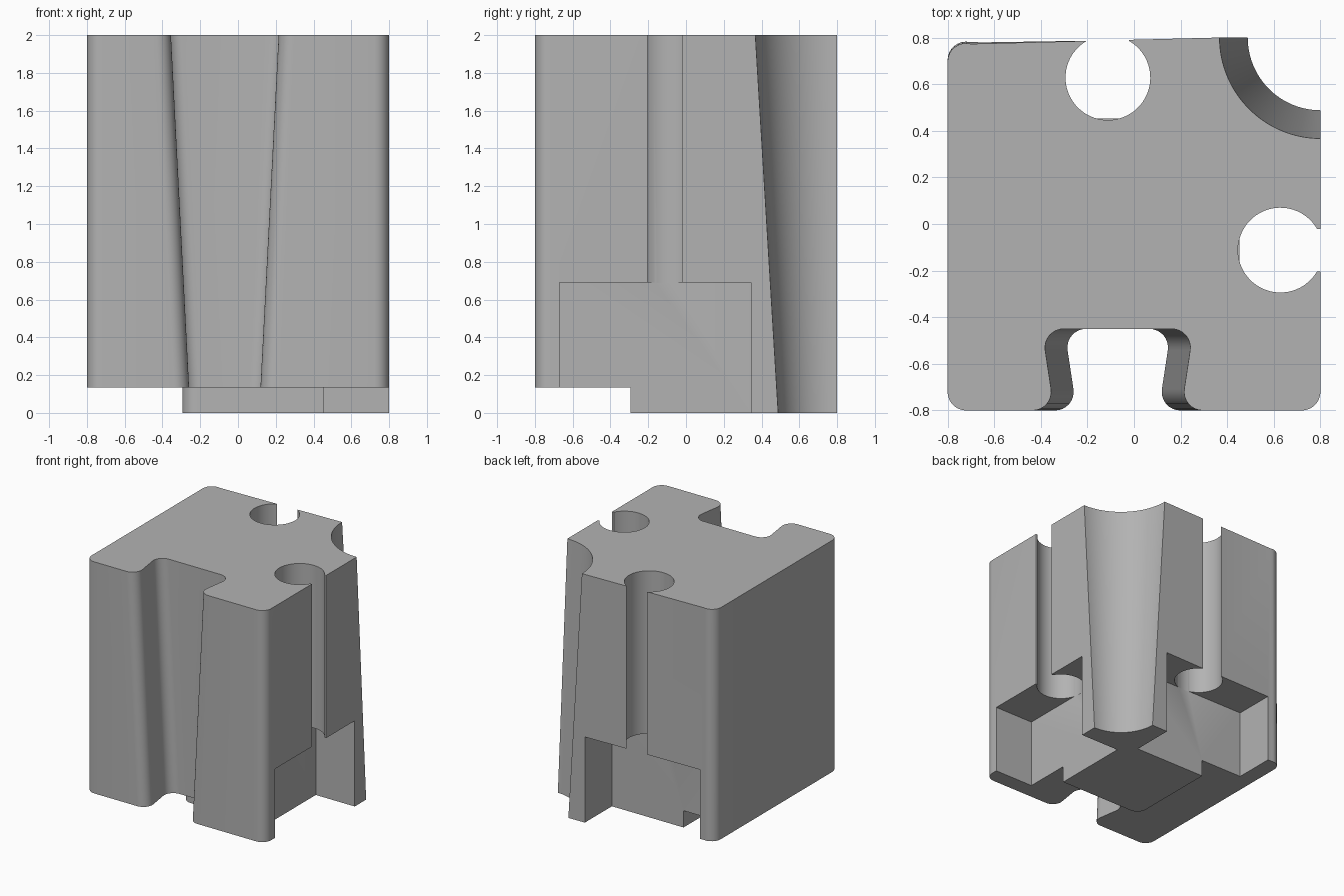
import bpy, bmesh, math
from mathutils import Vector

if "Cube" in bpy.data.objects:
    bpy.data.objects.remove(bpy.data.objects["Cube"])


def fillet(corners, steps=8):
    """Closed outline from (x, y, radius) corners, rounding each one."""
    out, n = [], len(corners)
    for i, (x, y, r) in enumerate(corners):
        p = Vector((x, y))
        if r == 0:
            out.append(p)
            continue
        a = (Vector(corners[i - 1][:2]) - p).normalized()
        b = (Vector(corners[(i + 1) % n][:2]) - p).normalized()
        half = a.angle(b) / 2
        c = p + (a + b).normalized() * r / math.sin(half)
        va = p + a * r / math.tan(half) - c
        vb = p + b * r / math.tan(half) - c
        sweep = math.pi - 2 * half
        for k in range(steps + 1):
            t = k / steps
            out.append(c + (va * math.sin((1 - t) * sweep) + vb * math.sin(t * sweep)) / math.sin(sweep))
    return out


def loft(name, low, high, z0, z1):
    """Solid between two outlines with matching points."""
    bm = bmesh.new()
    lo = [bm.verts.new((p[0], p[1], z0)) for p in low]
    hi = [bm.verts.new((p[0], p[1], z1)) for p in high]
    bm.faces.new(lo)
    bm.faces.new(hi)
    for i in range(len(lo)):
        j = (i + 1) % len(lo)
        bm.faces.new((lo[i], lo[j], hi[j], hi[i]))
    bmesh.ops.recalc_face_normals(bm, faces=bm.faces)
    me = bpy.data.meshes.new(name)
    bm.to_mesh(me)
    bm.free()
    ob = bpy.data.objects.new(name, me)
    bpy.context.collection.objects.link(ob)
    return ob


def block_outline(groove_shift, scoop_radius):
    """Square with three round corners, a dovetail groove and a corner scoop."""
    c, r, s = -0.07, 0.08, groove_shift
    pts = fillet([
        (-0.8, 0.8, r), (-0.8, -0.8, r),
        (c - 0.272 + s, -0.8, r), (c - 0.325 + s, -0.45, r),
        (c + 0.325 - s, -0.45, r), (c + 0.272 - s, -0.8, r),
        (0.8, -0.8, r), (0.8, 0.8 - scoop_radius, 0)])
    for k in range(1, 33):
        a = math.radians(270 - 90 * k / 32)
        pts.append(Vector((0.8 + scoop_radius * math.cos(a), 0.8 + scoop_radius * math.sin(a))))
    return pts


def cut(ob, outline, z0, z1):
    cutter = loft("cutter", outline, outline, z0, z1)
    cutter.hide_render = True
    mod = ob.modifiers.new("cut", 'BOOLEAN')
    mod.object, mod.operation, mod.solver = cutter, 'DIFFERENCE', 'EXACT'
    bpy.context.view_layer.objects.active = ob
    bpy.ops.object.modifier_apply(modifier=mod.name)
    bpy.data.objects.remove(cutter)


# Main block with tapered groove and scoop
block = loft("slotted_block", block_outline(0.103, 0.312), block_outline(0, 0.433), 0, 2)

# Undercut step that leaves a foot at the back right
cut(block, fillet([(-1, -1, 0), (1, -1, 0), (1, -0.295, 0),
                   (-0.295, -0.295, 0.08), (-0.295, 1, 0), (-1, 1, 0)]), -0.1, 0.135)

# Keyhole slot outline: round bore opening to the side
cx, cy, rad, w = 0.628, -0.112, 0.182, 0.091
a0 = math.asin(w / rad)
keyhole = [(1, cy - w), (1, cy + w)]
for k in range(49):
    a = a0 + (2 * math.pi - 2 * a0) * k / 48
    keyhole.append((cx + rad * math.cos(a), cy + rad * math.sin(a)))
pocket = [(0.453, -0.67), (1, -0.67), (1, 0.343), (0.453, 0.343)]

# Pocket and keyhole on the right, mirrored across the diagonal to the back
for flip in (False, True):
    side = lambda pts: [(y, x) for x, y in pts] if flip else pts
    cut(block, side(keyhole), 0.687, 2.1)
    cut(block, side(pocket), -0.1, 0.69)

# Plain grey finish
grey = bpy.data.materials.new("grey")
grey.diffuse_color = (0.45, 0.45, 0.45, 1)
grey.use_nodes = True
grey.node_tree.nodes["Principled BSDF"].inputs["Base Color"].default_value = grey.diffuse_color
block.data.materials.clear()
block.data.materials.append(grey)
for p in block.data.polygons:
    p.material_index = 0
bpy.ops.object.select_all(action='DESELECT')
block.select_set(True)
bpy.context.view_layer.objects.active = block
bpy.ops.object.shade_smooth_by_angle(angle=math.radians(30))
